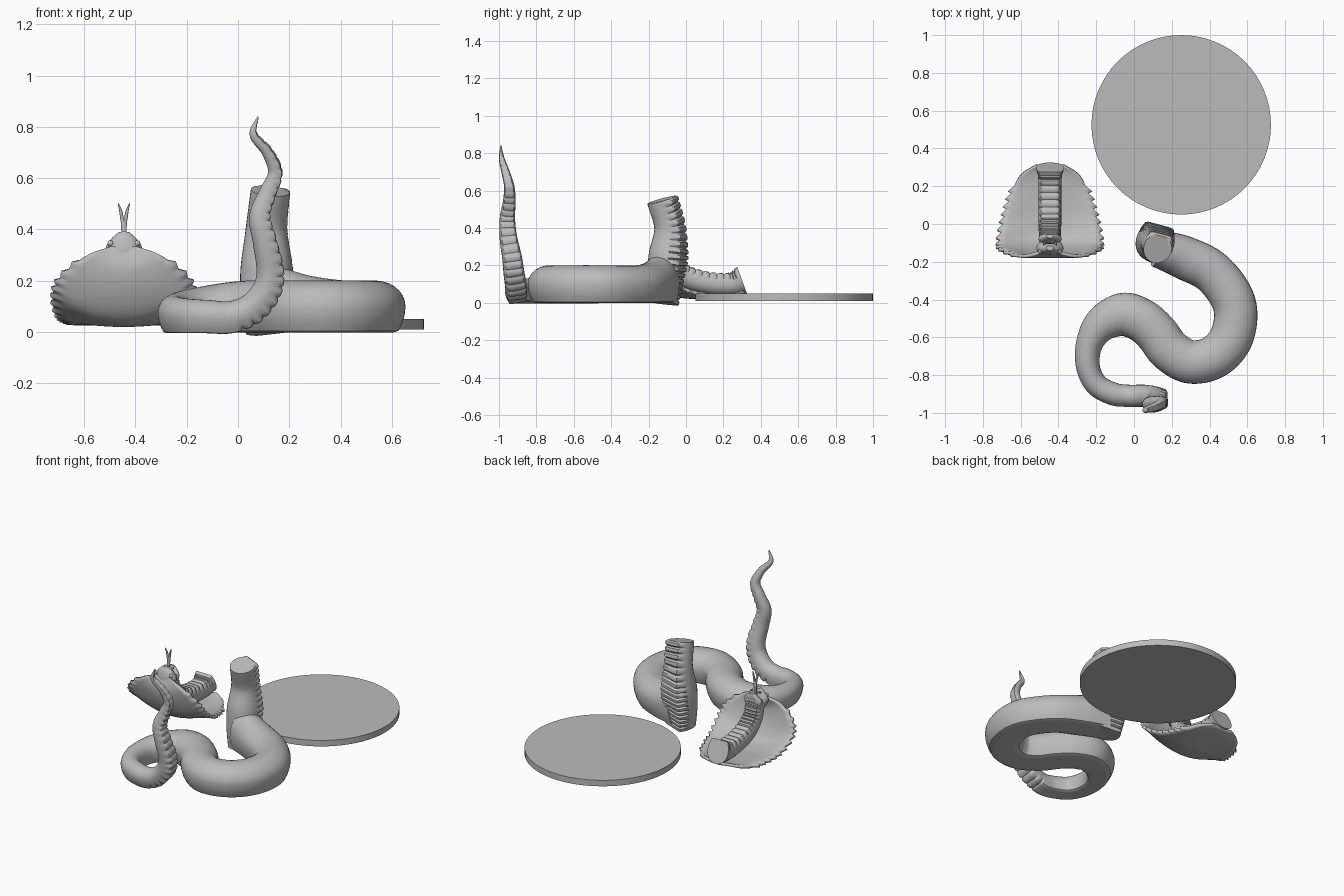
import bpy, bmesh
from math import sin, cos, tau, radians
from mathutils import Vector

if "Cube" in bpy.data.objects:
    bpy.data.objects.remove(bpy.data.objects["Cube"])

grey = bpy.data.materials.new("plain_grey")
grey.use_nodes = True
grey.diffuse_color = (.5, .5, .5, 1)
grey.node_tree.nodes["Principled BSDF"].inputs["Base Color"].default_value = (.5, .5, .5, 1)


def finish(bm, name, angle=40):
    """Turn a bmesh into a smooth-shaded object."""
    bmesh.ops.recalc_face_normals(bm, faces=bm.faces)
    mesh = bpy.data.meshes.new(name)
    bm.to_mesh(mesh)
    bm.free()
    mesh.materials.append(grey)
    ob = bpy.data.objects.new(name, mesh)
    bpy.context.collection.objects.link(ob)
    bpy.ops.object.select_all(action='DESELECT')
    ob.select_set(True)
    bpy.context.view_layer.objects.active = ob
    bpy.ops.object.shade_smooth_by_angle(angle=radians(angle))
    return ob


def spline(points, count):
    """Smooth curve through points of any dimension."""
    p = [Vector(q) for q in points]
    p = [p[0] * 2 - p[1]] + p + [p[-1] * 2 - p[-2]]
    result = []
    for i in range(count + 1):
        s = i / count * (len(points) - 1)
        k = min(int(s), len(points) - 2)
        t = s - k
        a, b, c, d = p[k:k + 4]
        result.append((b * 2 + (c - a) * t + (a * 2 - b * 5 + c * 4 - d) * t * t
                       + (b * 3 - a - c * 3 + d) * t ** 3) / 2)
    return result


def grid_faces(bm, rows, closed):
    for r, q in zip(rows, rows[1:]):
        n = len(r)
        for j in range(n if closed else n - 1):
            k = (j + 1) % n
            bm.faces.new((r[j], r[k], q[k], q[j]))


def sweep(name, points, up, count, ribs_from=2.0, sides=28):
    """Sweep a flat-bellied section; points are x, y, z, half width, half height."""
    path = spline(points, count)
    up = Vector(up)
    bm = bmesh.new()
    rows = []
    for i, p in enumerate(path):
        tangent = (path[min(i + 1, count)].xyz - path[max(i - 1, 0)].xyz).normalized()
        up = (up - tangent * up.dot(tangent)).normalized()
        side = tangent.cross(up)
        ring = []
        for j in range(sides):
            a = tau * j / sides
            s = sin(a) if a < tau / 2 else max(1.5 * sin(a), -1)
            # belly scales: a groove every fourth ring
            groove = i % 4 == 0 and i / count > ribs_from and s < -.6
            size = .88 if groove else 1
            ring.append(bm.verts.new(p.xyz + (side * p[3] * cos(a) + up * p[4] * s) * size))
        rows.append(ring)
    grid_faces(bm, rows, True)
    bm.faces.new(rows[0])
    bm.faces.new(rows[-1])
    return finish(bm, name)


# Base disc
bm = bmesh.new()
bmesh.ops.create_cone(bm, cap_ends=True, segments=64, radius1=.475, radius2=.475, depth=.04)
bmesh.ops.translate(bm, verts=bm.verts, vec=(.25, .525, .03))
finish(bm, "base_disc", 30)

# Coiled body on the ground (x, y, half width, half height), then the raised tail
coil = [(.13, -.13, .1, .13), (.27, -.18, .115, .11), (.42, -.26, .115, .1), (.53, -.42, .115, .1),
        (.52, -.59, .115, .1), (.43, -.7, .115, .1), (.3, -.73, .115, .1), (.19, -.67, .115, .1),
        (.12, -.58, .115, .1), (.04, -.51, .115, .1), (-.06, -.48, .115, .095),
        (-.17, -.53, .095, .085), (-.235, -.63, .072, .076), (-.245, -.75, .063, .07),
        (-.2, -.85, .06, .065), (-.11, -.9, .06, .062), (-.03, -.91, .058, .06)]
tail = [(.05, -.91, .09, .058), (.11, -.92, .16, .056), (.125, -.93, .24, .053),
        (.105, -.95, .35, .047), (.085, -.955, .45, .041), (.115, -.945, .54, .034),
        (.145, -.945, .62, .028), (.115, -.965, .7, .022), (.06, -.985, .77, .015), (.078, -.99, .84, .003)]
sweep("body_and_tail", [(x, y, h, w, h) for x, y, w, h in coil]
      + [(x, y, z, r, r) for x, y, z, r in tail], (0, 0, 1), 260, .62)

# Upright neck stump with belly scales to the back
sweep("neck_stump", [(.12, -.13, 0, .09, .08), (.11, -.115, .12, .1, .09), (.11, -.1, .25, .1, .1),
                     (.11, -.09, .4, .08, .08), (.125, -.13, .55, .075, .08)],
      (-.25, -.95, 0), 68, 0)

# Hood: rows of half width, edge y, edge z, middle y, middle z
CX = -.445
outline = [(.075, .31, .06, .31, .05), (.15, .265, .045, .25, .04), (.19, .2, .035, .18, .035),
           (.225, .1, .045, .1, .03), (.25, 0, .07, .02, .03), (.265, -.1, .14, -.08, .05),
           (.245, -.14, .21, -.14, .13), (.15, -.17, .295, -.17, .24), (.05, -.15, .33, -.15, .33)]
bm = bmesh.new()
rows = []
for i, (half, ye, ze, ym, zm) in enumerate(spline(outline, 80)):
    tooth = .03 * (i % 4) / 4 if 20 < i < 69 else 0
    row = []
    for j in range(-8, 9):
        u = j / 8
        reach = half + (tooth if abs(j) == 8 else 0)
        row.append(bm.verts.new((CX + u * reach, ym + (ye - ym) * u * u, zm + (ze - zm) * u * u)))
    rows.append(row)
grid_faces(bm, rows, False)
hood = finish(bm, "hood")
thick = hood.modifiers.new("thickness", 'SOLIDIFY')
thick.thickness = .018
thick.offset = 0

# Neck running up the inside of the hood
neck = [(.3, .12, .075), (.24, .1, .062), (.12, .105, .06), (0, .14, .06),
        (-.07, .2, .058), (-.1, .27, .055), (-.11, .33, .055)]
sweep("hood_neck", [(CX, y, z, r, r) for y, z, r in neck], (0, 0, -1), 72, 0)

# Head looking up, with parted jaws
for name, points in {
    "upper_jaw": [(-.125, .27, .05, .04), (-.13, .32, .072, .035), (-.13, .36, .052, .026), (-.128, .39, .02, .012)],
    "lower_jaw": [(-.085, .27, .045, .03), (-.08, .32, .062, .024), (-.07, .35, .045, .018), (-.065, .375, .018, .01)],
}.items():
    sweep(name, [(CX, y, z, w, h) for y, z, w, h in points], (0, -1, 0), 16)

# Eyes, fangs and forked tongue
for label, s in (("right", -1), ("left", 1)):
    bm = bmesh.new()
    bmesh.ops.create_uvsphere(bm, u_segments=16, v_segments=10, radius=.012)
    bmesh.ops.translate(bm, verts=bm.verts, vec=(CX + s * .052, -.145, .345))
    finish(bm, label + "_eye")
    sweep(label + "_fang", [(CX + s * .03, -.12, .36, .007, .007), (CX + s * .03, -.1, .375, .005, .005),
                            (CX + s * .028, -.085, .375, .001, .001)], (0, 0, 1), 10, sides=10)
    sweep(label + "_tongue_fork", [(CX, -.1, .42, .009, .006), (CX + s * .007, -.1, .44, .007, .005),
                                   (CX + s * .012, -.1, .47, .006, .005), (CX + s * .022, -.105, .5, .002, .002)],
          (0, -1, 0), 12, sides=10)
sweep("tongue", [(CX, -.1, .32, .012, .007), (CX, -.1, .38, .01, .007), (CX, -.1, .43, .012, .006)],
      (0, -1, 0), 10, sides=12)
